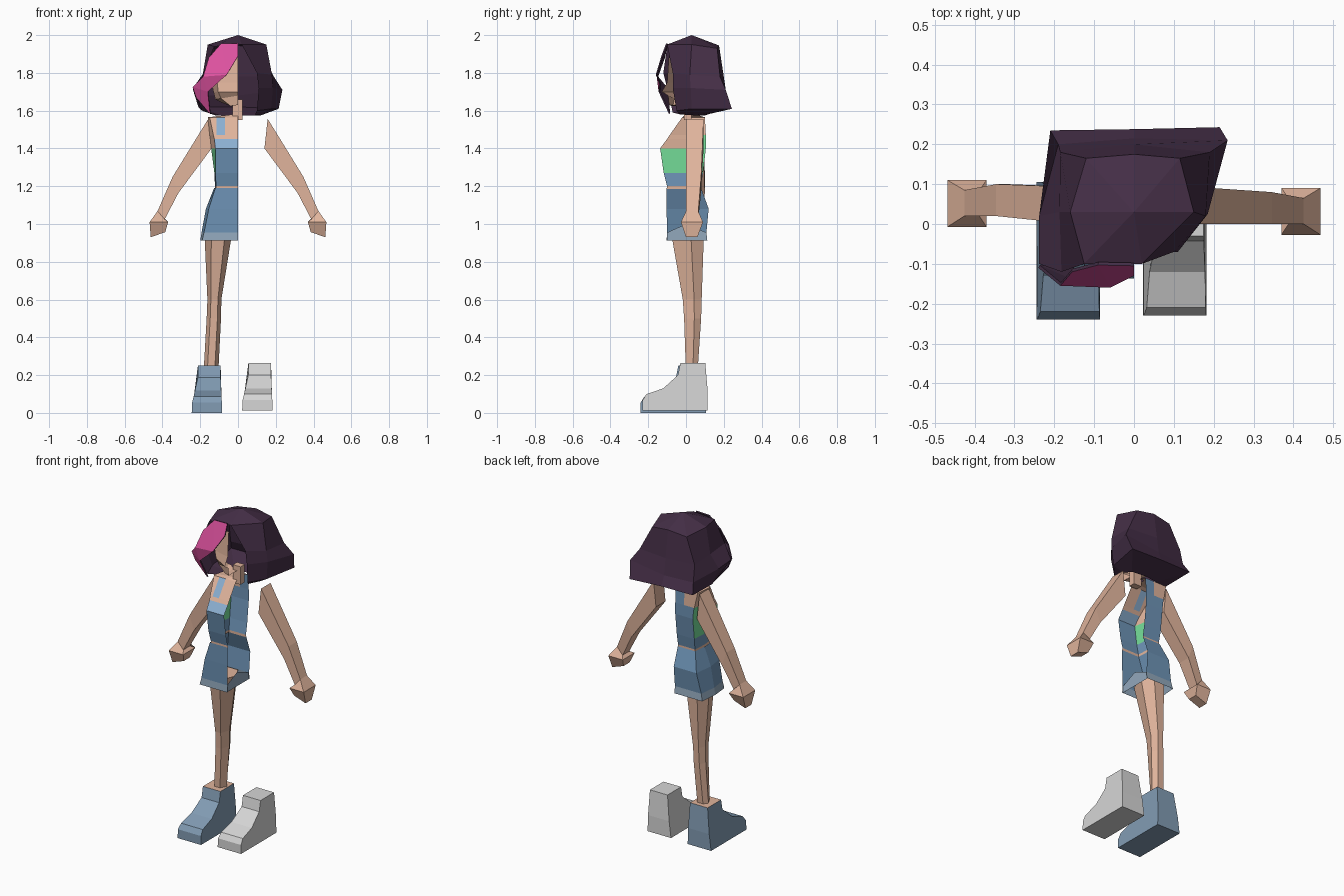
import bpy, bmesh

if "Cube" in bpy.data.objects:
    bpy.data.objects.remove(bpy.data.objects["Cube"])


def material(name, rgb):
    m = bpy.data.materials.new(name)
    lin = [(c / 255 / 12.92) if c < 10 else ((c / 255 + .055) / 1.055) ** 2.4 for c in rgb]
    m.diffuse_color = (*lin, 1)
    m.use_nodes = True
    m.node_tree.nodes["Principled BSDF"].inputs["Base Color"].default_value = m.diffuse_color
    return m


NAMES = ["skin", "hair", "pink", "green", "blue", "light_blue", "hem", "shoe", "grey"]
RGB = [(224, 180, 156), (68, 46, 70), (222, 82, 160), (115, 217, 150), (110, 148, 183),
       (140, 176, 210), (146, 168, 188), (130, 156, 180), (214, 214, 214)]
MATS = [material(n, c) for n, c in zip(NAMES, RGB)]
SKIN, HAIR, PINK, GREEN, BLUE, LIGHT, HEM, SHOE, GREY = range(9)


def build(name, verts, faces, mats):
    """Flat shaded mesh; faces are index tuples, mats one index or one per face."""
    bm = bmesh.new()
    vs = [bm.verts.new(v) for v in verts]
    used = [mats] * len(faces) if isinstance(mats, int) else mats
    palette = sorted(set(used))
    for f, m in zip(faces, used):
        bm.faces.new([vs[i] for i in f]).material_index = palette.index(m)
    bmesh.ops.recalc_face_normals(bm, faces=bm.faces)
    me = bpy.data.meshes.new(name)
    bm.to_mesh(me)
    bm.free()
    for i in palette:
        me.materials.append(MATS[i])
    ob = bpy.data.objects.new(name, me)
    bpy.context.collection.objects.link(ob)
    return ob


def loft(name, rings, mat, closed=True, cap_first=True, cap_last=True):
    """Skin equal-length rings; mat is an index or a rule (row, column) -> index."""
    n = len(rings[0])
    rule = mat if callable(mat) else (lambda r, c: mat)
    faces, mats = [], []
    for r in range(len(rings) - 1):
        for c in range(n if closed else n - 1):
            d = (c + 1) % n
            faces.append((r * n + c, r * n + d, (r + 1) * n + d, (r + 1) * n + c))
            mats.append(rule(r, c))
    if cap_first:
        faces.append(tuple(range(n)))
        mats.append(rule(0, 0))
    if cap_last:
        faces.append(tuple(range(len(rings) * n - n, len(rings) * n)))
        mats.append(rule(len(rings) - 2, 0))
    return build(name, [v for ring in rings for v in ring], faces, mats)


# --- Torso: half ring from front centre, round the side, to back centre
def half_ring(z, wf, ws, yf, yb):
    return [(0, yf, z), (-.07, yf, z), (-.113, yf, z), (-wf, yf, z), (-ws, .0, z),
            (-wf, yb, z), (-.06, yb, z), (0, yb, z)]


def torso_colour(r, c):
    side = c in (3, 4)
    if r == 0:
        return LIGHT if c == 1 else BLUE if c == 6 else SKIN
    if r == 1:
        return GREEN if c == 4 else BLUE if c > 4 else SKIN
    if r == 2:
        return GREEN if c == 4 else SKIN if c == 3 else LIGHT if c < 3 else BLUE
    if r == 3:
        return GREEN if side else BLUE
    return BLUE if r == 4 else SKIN


torso = [(1.565, .15, .16, -.02, .10), (1.47, .13, .15, -.087, .105), (1.45, .125, .147, -.10, .105),
         (1.40, .12, .142, -.137, .105), (1.27, .12, .125, -.118, .09), (1.2, .116, .122, -.10, .078),
         (1.185, .116, .122, -.10, .078)]
loft("torso", [half_ring(*t) for t in torso], torso_colour, closed=False, cap_first=False, cap_last=False)
build("shoulder_top", half_ring(1.565, .15, .16, -.02, .10) + [(0, 0, 1.58), (-.03, 0, 1.58), (-.03, .05, 1.58), (0, .05, 1.58)],
      [(0, 1, 9, 8), (1, 2, 3, 4, 9), (4, 5, 10, 9), (5, 6, 10), (6, 7, 11, 10)], SKIN)
loft("neck", [[(-.028, -.01, z), (.025, -.01, z), (.025, .03, z), (-.028, .03, z)] for z in (1.55, 1.66)], SKIN)

# --- Shorts with a hem band
shorts = [(1.19, .12, .127, -.103, .08), (1.08, .155, .17, -.103, .12), (.955, .18, .193, -.10, .108),
          (.912, .19, .20, -.103, .113)]
loft("shorts", [half_ring(*s) for s in shorts], lambda r, c: HEM if r == 2 else BLUE,
     closed=False, cap_first=False, cap_last=False)
build("shorts_inner_leg", [(-.005, -.10, .912), (-.005, .113, .912), (-.005, .108, .955), (-.005, .0, 1.0), (-.005, -.1, .955)],
      [(0, 1, 2, 3, 4)], HEM)


# --- Arms, mirrored: each row is outer (x, z), inner (x, z), front y, back y
ARM = [(.157, 1.557, .14, 1.40, .0, .10), (.346, 1.25, .315, 1.165, -.0, .08),
       (.426, 1.068, .388, 1.025, .0, .065), (.468, 1.01, .37, 1.01, -.027, .09),
       (.462, .93, .385, .957, .0, .06)]


def arm(name, side, shift):
    rings = []
    for i, (ox, oz, ix, iz, y0, y1) in enumerate(ARM):
        d = shift if i else 0
        if i == 0:
            y1 = .093
        rings.append([(side * ox, y0 + d, oz), (side * ox, y1 + d, oz),
                      (side * ix, y1 + d, iz), (side * ix, y0 + d, iz)])
    loft(name, rings, SKIN)


arm("left_arm", 1, 0)
arm("right_arm", -1, .02)

# --- Leg: six-sided tube
leg = []
for z, xl, xr, yf, yb in [(.96, -.178, -.03, -.08, .095), (.6, -.162, -.088, -.017, .083),
                          (.5, -.166, -.09, -.01, .08), (.2, -.183, -.105, .0, .06)]:
    w, ym = (xr - xl) * .25, yf + (yb - yf) * .6
    leg.append([(xl, ym, z), (xl + w, yf, z), (xr - w, yf, z), (xr, ym, z), (xr - w, yb, z), (xl + w, yb, z)])
loft("leg", leg, SKIN)

# --- Ankle boots: side profile (y, z) spread to the tapering width
PROFILE = [(-.24, 0), (-.24, .055), (-.22, .087), (-.13, .118), (-.053, .188), (-.04, .252),
           (.092, .252), (.105, .1), (.105, 0)]


def boot(name, dx, dy, dz, mat, top):
    rings = []
    for inner in (False, True):
        ring = []
        for y, z in PROFILE:
            t = min(1, max(0, (z - .045) / .14))
            x = (-.085 - .007 * t) if inner else (-.245 + .033 * t)
            ring.append((x + dx, y + dy, z + dz))
        rings.append(ring)
    loft(name, rings, lambda r, c: top if c == 5 else mat)


boot("right_boot", 0, 0, 0, SHOE, SKIN)
boot("left_boot", .267, .01, .012, GREY, GREY)

# --- Half face: centre line, cheek and temple columns
face = [[(0, -.09, 1.90), (-.10, -.06, 1.90), (-.13, .02, 1.90)],
        [(0, -.10, 1.75), (-.11, -.07, 1.75), (-.14, .02, 1.75)],
        [(0, -.128, 1.70), (-.105, -.065, 1.70), (-.13, .02, 1.70)],
        [(0, -.095, 1.68), (-.09, -.06, 1.665), (-.12, .02, 1.66)],
        [(0, -.09, 1.63), (-.04, -.07, 1.625), (-.08, .02, 1.64)],
        [(0, -.01, 1.63), (-.03, .0, 1.63), (-.06, .02, 1.64)]]
loft("face", face, SKIN, closed=False, cap_first=False, cap_last=False)

# --- Hair shell: rows run left front, round the back, to right front
HAIR_ROWS = [
    [(-.125, -.10, 1.94), (-.16, .03, 1.95), (-.12, .165, 1.93), (0, .175, 1.945),
     (.115, .165, 1.93), (.15, .03, 1.95), (.02, -.10, 1.95)],
    [(-.182, -.12, 1.80), (-.187, .03, 1.79), (-.185, .18, 1.78), (0, .20, 1.78),
     (.19, .18, 1.78), (.18, .02, 1.79), (.10, -.07, 1.80)],
    [(-.238, -.10, 1.72), (-.238, .02, 1.71), (-.19, .20, 1.68), (0, .215, 1.68),
     (.235, .21, 1.71), (.185, .025, 1.72), (.11, -.07, 1.72)],
    [(-.16, -.07, 1.59), (-.19, .02, 1.60), (-.21, .235, 1.62), (0, .238, 1.62),
     (.215, .243, 1.61), (.175, .03, 1.61), (.10, -.05, 1.60)],
    [(-.13, -.03, 1.58), (-.12, .05, 1.575), (-.09, .09, 1.575), (0, .10, 1.575),
     (.09, .09, 1.575), (.12, .05, 1.575), (.09, -.03, 1.58)]]
loft("hair", HAIR_ROWS, HAIR, closed=False, cap_first=False, cap_last=False)
crown = HAIR_ROWS[0] + [(0, .03, 2.0)]
build("hair_crown", crown, [(i, (i + 1) % 7, 7) for i in range(7)], HAIR)

# --- Pink fringe with a dark lining
fringe = build("fringe", [(-.09, -.103, 1.955), (0, -.105, 1.957), (-.155, -.12, 1.88), (-.185, -.155, 1.78),
                          (-.06, -.16, 1.79), (0, -.13, 1.89), (-.24, -.11, 1.725), (-.16, -.145, 1.70),
                          (-.115, -.14, 1.74), (-.222, -.10, 1.67), (-.148, -.09, 1.582)],
               [(0, 1, 5, 4), (0, 4, 3, 2), (3, 4, 8, 7), (3, 7, 6), (6, 7, 10, 9)], PINK)
fringe.data.materials.append(MATS[HAIR])
bm = bmesh.new()
bm.from_mesh(fringe.data)
if sum(f.normal.y * f.calc_area() for f in bm.faces) > 0:
    bmesh.ops.reverse_faces(bm, faces=bm.faces)
bm.to_mesh(fringe.data)
bm.free()
lining = fringe.modifiers.new("lining", "SOLIDIFY")
lining.thickness = .008
lining.offset = -1
lining.material_offset = 1
lining.material_offset_rim = 1
